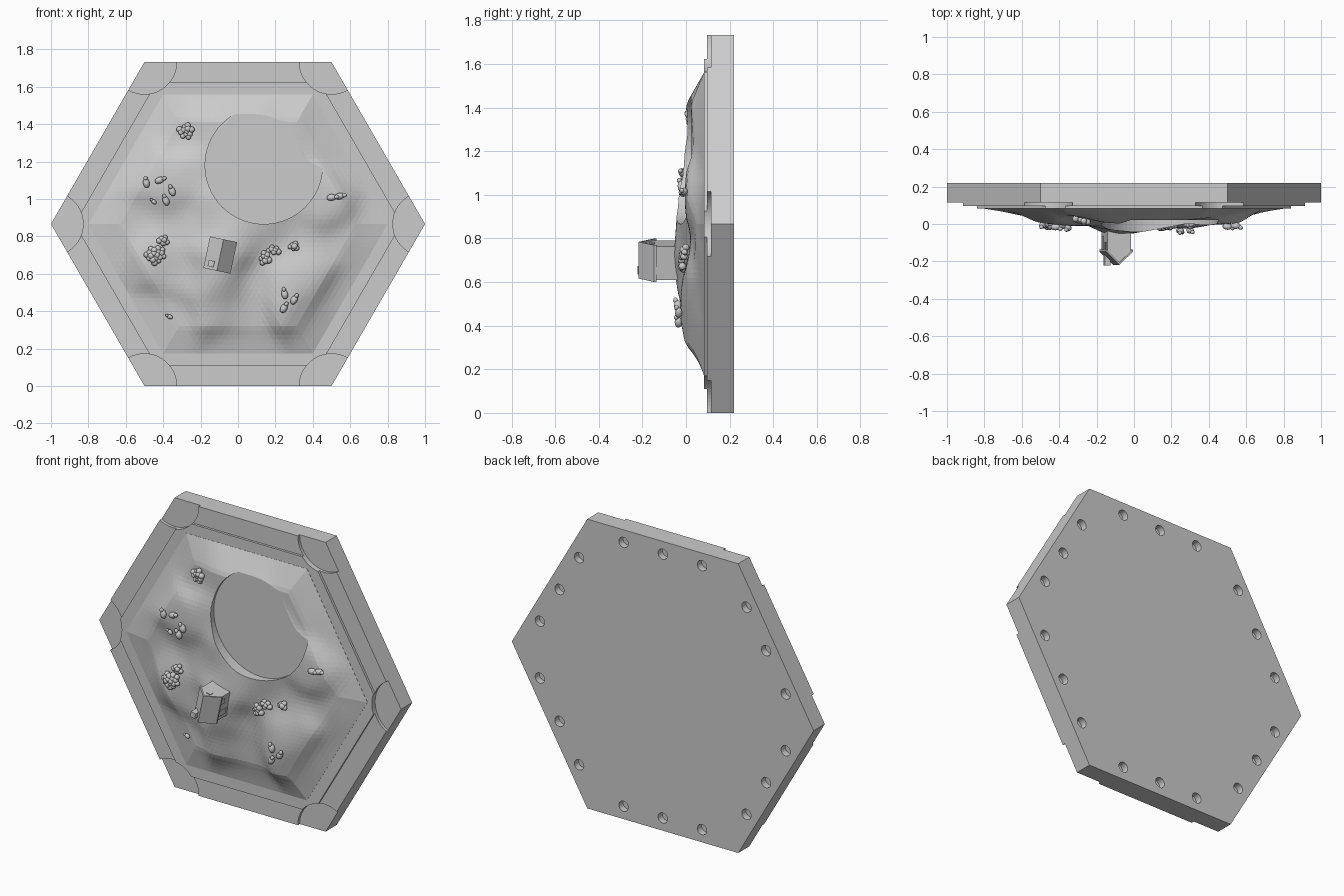
import bpy, bmesh, math, random
from mathutils import Matrix, Vector

if "Cube" in bpy.data.objects:
    bpy.data.objects.remove(bpy.data.objects["Cube"])

random.seed(4)
CZ = 0.866          # height of the hexagon centre
EDGE = 0.693        # apothem of the terrain
BASE_Y = 0.083      # plane on which the terrain sits


def finish(name, bm, smooth=False):
    bmesh.ops.recalc_face_normals(bm, faces=bm.faces[:])
    me = bpy.data.meshes.new(name)
    bm.to_mesh(me)
    bm.free()
    ob = bpy.data.objects.new(name, me)
    bpy.context.collection.objects.link(ob)
    if smooth:
        for p in me.polygons:
            p.use_smooth = True
    return ob


def ring(x, z, r, n):
    return [(x + r * math.cos(2 * math.pi * i / n), z + r * math.sin(2 * math.pi * i / n)) for i in range(n)]


def prism(bm, pts, y0, y1):
    a = [bm.verts.new((x, y0, z)) for x, z in pts]
    b = [bm.verts.new((x, y1, z)) for x, z in pts]
    bm.faces.new(a)
    bm.faces.new(b[::-1])
    for i in range(len(a)):
        j = (i + 1) % len(a)
        bm.faces.new((a[i], b[i], b[j], a[j]))


def cut(ob, cutter):
    cutter.hide_render = True
    m = ob.modifiers.new("cut", 'BOOLEAN')
    m.operation, m.solver, m.object = 'DIFFERENCE', 'EXACT', cutter
    bpy.context.view_layer.objects.active = ob
    bpy.ops.object.modifier_apply(modifier=m.name)
    bpy.data.objects.remove(cutter)


def corner_cutter():
    bm = bmesh.new()
    for x, z in ring(0, CZ, 1, 6):
        prism(bm, ring(x, z, 0.172, 64), -0.3, 0.115)
    return finish("corner_cutter", bm)


# Hexagonal slab with recessed corners and magnet holes in the back
bm = bmesh.new()
prism(bm, ring(0, CZ, 1, 6), 0.097, 0.22)
slab = finish("slab", bm)
cut(slab, corner_cutter())
bm = bmesh.new()
for k in range(6):
    a = math.radians(30 + 60 * k)
    n, t = Vector((math.cos(a), math.sin(a))), Vector((-math.sin(a), math.cos(a)))
    for s in (-0.26, 0, 0.26):
        p = n * 0.79 + t * s
        prism(bm, ring(p.x, CZ + p.y, 0.031, 20), 0.18, 0.3)
cut(slab, finish("hole_cutter", bm))

# Raised inner plate
bm = bmesh.new()
prism(bm, ring(0, CZ, 0.757 / 0.866, 6), BASE_Y, 0.1)
plate = finish("inner_plate", bm)
cut(plate, corner_cutter())

# Terrain control heights: x, z, height above the plate
HILLS = [
    (-.1, .7, .145), (-.1, .55, .13), (0, .8, .135), (-.2, .85, .10), (-.1, .4, .08),
    (.08, .55, .05), (.03, .4, .04), (0, .25, .03), (.2, .74, .06), (.32, .77, .06),
    (.28, .48, .115), (.25, .6, .11), (.4, .6, .09), (.42, .38, .05), (.57, .5, .03),
    (.55, .75, .04), (.52, 1, .08), (.6, 1.2, .04), (.46, 1.36, .05), (.7, .9, .025),
    (-.22, 1.15, .09), (-.15, 1.38, .08), (.05, 1.45, .08), (.3, 1.46, .06),
    (-.1, .95, .12), (.14, .84, .115), (.42, .98, .09), (-.3, 1.36, .035),
    (-.45, 1.1, .08), (-.35, 1.05, .10), (-.57, 1.2, .05), (-.52, .9, .04),
    (-.45, .72, .075), (-.31, .88, .045), (-.3, .6, .06), (-.37, .36, .03),
    (-.67, .8, .025), (.14, 1.17, .10)]


def surface(x, z):
    total = weight = 1e-9
    for px, pz, h in HILLS:
        w = math.exp(-((x - px) ** 2 + (z - pz) ** 2) / 0.0128)
        total += w * h
        weight += w
    d = EDGE - max(abs(z - CZ), abs(x) * 0.866 + abs(z - CZ) * 0.5)
    return BASE_Y - total / weight * max(0, min(1, d / 0.14))


# Faceted terrain solid
bm = bmesh.new()
rim = [bm.verts.new((x, 0, z)) for x, z in ring(0, CZ, EDGE / 0.866, 6)]
mid = bm.verts.new((0, 0, CZ))
for i in range(6):
    bm.faces.new((mid, rim[i], rim[(i + 1) % 6]))
bmesh.ops.subdivide_edges(bm, edges=bm.edges[:], cuts=27, use_grid_fill=True)
top = bm.verts[:]
ext = bmesh.ops.extrude_face_region(bm, geom=bm.faces[:], use_keep_orig=True)
back = {g for g in ext['geom'] if isinstance(g, bmesh.types.BMVert)}
for v in bm.verts:
    v.co.y = 0.095 if v in back else surface(v.co.x, v.co.z) - 0.001
terrain = finish("terrain", bm)

# Round lake sunk into the terrain
bm = bmesh.new()
prism(bm, ring(0.138, 1.18, 0.314, 64), -0.4, 0.022)
cut(terrain, finish("lake_cutter", bm))


# House: local x across, y along the ridge, z up (towards the front)
HOUSE = (Matrix.Translation((-0.095, 0, 0.70)) @ Matrix.Rotation(math.radians(12), 4, 'Y')
         @ Matrix.Rotation(math.radians(90), 4, 'X'))


def box(bm, c, s):
    bmesh.ops.create_cube(bm, size=1, matrix=Matrix.Translation(c) @ Matrix.Diagonal((*s, 1)))


def house_part(name, bm):
    bmesh.ops.transform(bm, matrix=HOUSE, verts=bm.verts[:])
    return finish(name, bm)


def gable(bm, pts, half):
    a = [bm.verts.new((x, -half, z)) for x, z in pts]
    b = [bm.verts.new((x, half, z)) for x, z in pts]
    bm.faces.new(a)
    bm.faces.new(b[::-1])
    for i in range(len(a)):
        j = (i + 1) % len(a)
        bm.faces.new((a[i], b[i], b[j], a[j]))


bm = bmesh.new()
gable(bm, [(-.065, 0.02), (.065, 0.02), (.065, .145), (0, .208), (-.065, .145)], 0.078)
house_part("house_walls", bm)
bm = bmesh.new()
gable(bm, [(-.074, .136), (0, .206), (.074, .136), (.074, .147), (0, .218), (-.074, .147)], 0.086)
house_part("house_roof", bm)
bm = bmesh.new()
box(bm, (-.038, -.055, .187), (.032, .032, .07))
house_part("chimney", bm)
bm = bmesh.new()
for s in (-1, 1):
    box(bm, (0, s * .078, .155), (.026, .008, .026))        # gable windows
    box(bm, (s * .065, .04, .115), (.008, .03, .035))       # side windows
    box(bm, (s * .065, -.035, .10), (.008, .035, .07))      # side doors
house_part("doors_and_windows", bm)


def ball(bm, c, size, turn=0, sub=2):
    m = Matrix.Translation(c) @ Matrix.Rotation(turn, 4, 'Y') @ Matrix.Diagonal((*size, 1))
    bmesh.ops.create_icosphere(bm, subdivisions=sub, radius=1, matrix=m)


# Bushes: clumps of small balls; x, z, spread x, spread z, count
for i, (x, z, sx, sz, n) in enumerate([
        (-.28, 1.36, .04, .035, 12), (-.44, .70, .05, .045, 18), (-.40, .78, .025, .025, 6),
        (.145, .685, .03, .03, 8), (.19, .725, .035, .018, 7), (.297, .747, .022, .02, 6)]):
    bm = bmesh.new()
    for k in range(n):
        a, r = k * 2.4, math.sqrt((k + 0.3) / n)
        bx, bz = x + sx * r * math.cos(a), z + sz * r * math.sin(a)
        s = random.uniform(.013, .018)
        ball(bm, (bx, surface(bx, bz) - .012 - .014 * (1 - r) - random.uniform(0, .008), bz), (s, s, s))
    finish(f"bush_{i + 1}", bm, True)

# Grazing animals: body with a small head; x, z, heading
for i, (x, z, a) in enumerate([
        (-.49, 1.085, 100), (-.42, 1.10, 20), (-.352, 1.04, 110), (-.45, .985, 140),
        (-.385, .99, 110), (.25, .49, 100), (.30, .46, 60), (.245, .415, 60),
        (.50, 1.008, 5), (.543, 1.015, 10), (-.365, .37, 150)]):
    bm = bmesh.new()
    t, y = math.radians(a), surface(x, z) - .014
    s = 0.65 if i in (3, 10) else 1
    ball(bm, (x, y, z), (.027 * s, .018 * s, .018 * s), -t)
    ball(bm, (x + .027 * s * math.cos(t), y - .01 * s, z + .027 * s * math.sin(t)),
         (.013 * s, .011 * s, .011 * s), -t)
    finish(f"animal_{i + 1}", bm, True)
